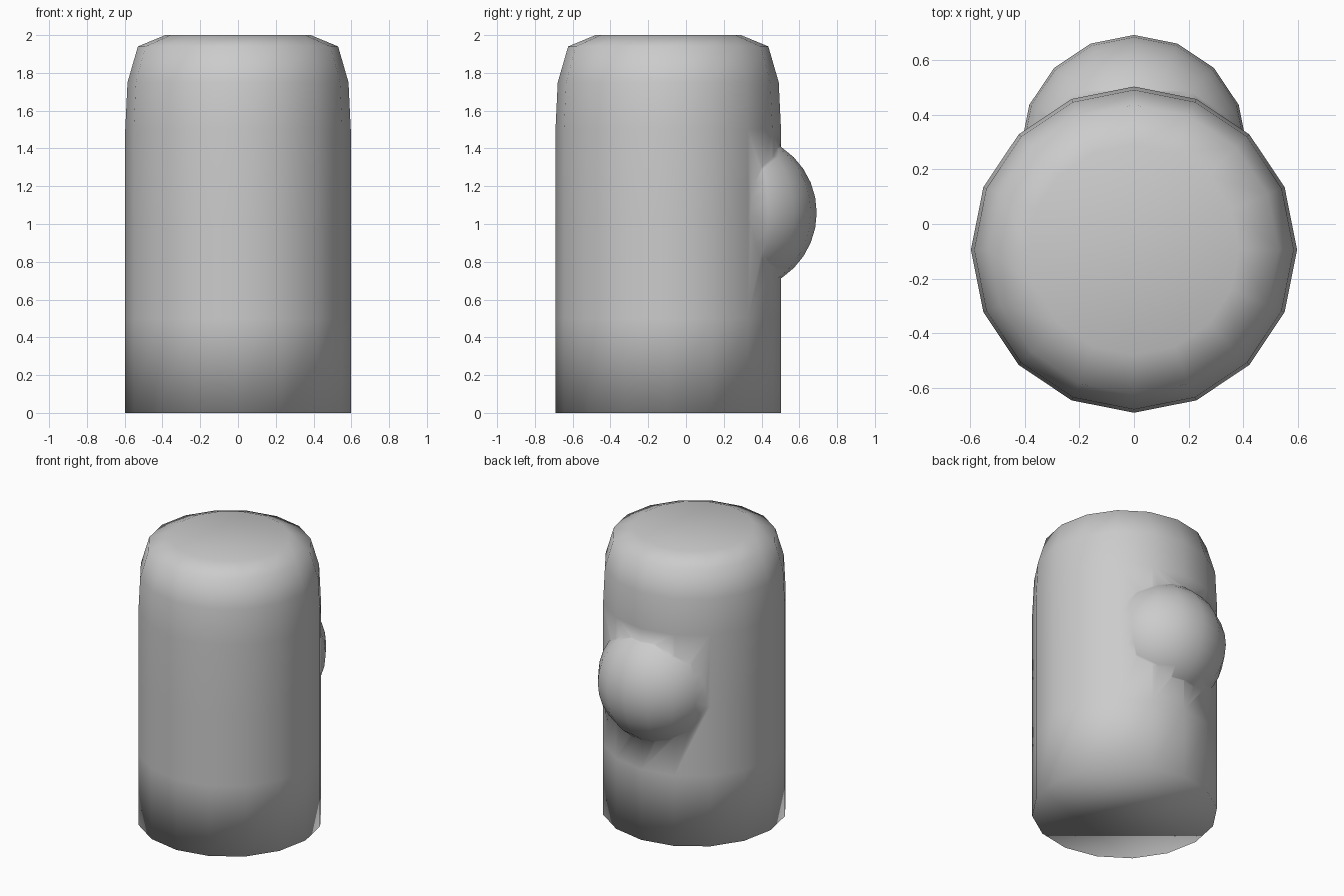
import bpy, bmesh
from math import cos, sin, pi

if "Cube" in bpy.data.objects:
    bpy.data.objects.remove(bpy.data.objects["Cube"])

SIDES = 16
CY = -0.094

# Body: stacked rings from a (radius, height) profile, capped at both ends
profile = [(0.597, 0), (0.597, 0.5), (0.597, 1.0), (0.597, 1.5),
           (0.585, 1.75), (0.53, 1.94), (0.385, 2.0)]
bm = bmesh.new()
rings = [[bm.verts.new((r * cos(2 * pi * i / SIDES), CY + r * sin(2 * pi * i / SIDES), z))
          for i in range(SIDES)] for r, z in profile]
for a, b in zip(rings, rings[1:]):
    for i in range(SIDES):
        j = (i + 1) % SIDES
        bm.faces.new((a[i], a[j], b[j], b[i]))
bm.faces.new(rings[0][::-1])
bm.faces.new(rings[-1])
for f in bm.faces:
    f.smooth = True
mesh = bpy.data.meshes.new("body")
bm.to_mesh(mesh)
bm.free()
body = bpy.data.objects.new("body", mesh)
bpy.context.collection.objects.link(body)

# Rounded bulge on the back, merged into the body
bpy.ops.mesh.primitive_uv_sphere_add(segments=SIDES, ring_count=16, radius=0.415,
                                     location=(0, 0.277, 1.06))
bulge = bpy.context.object
bulge.name = "back_bulge"
bpy.ops.object.shade_smooth()
union = body.modifiers.new("merge_bulge", 'BOOLEAN')
union.operation = 'UNION'
union.solver = 'EXACT'
union.object = bulge
bpy.context.view_layer.objects.active = body
bpy.ops.object.modifier_apply(modifier=union.name)
bpy.data.objects.remove(bulge)
